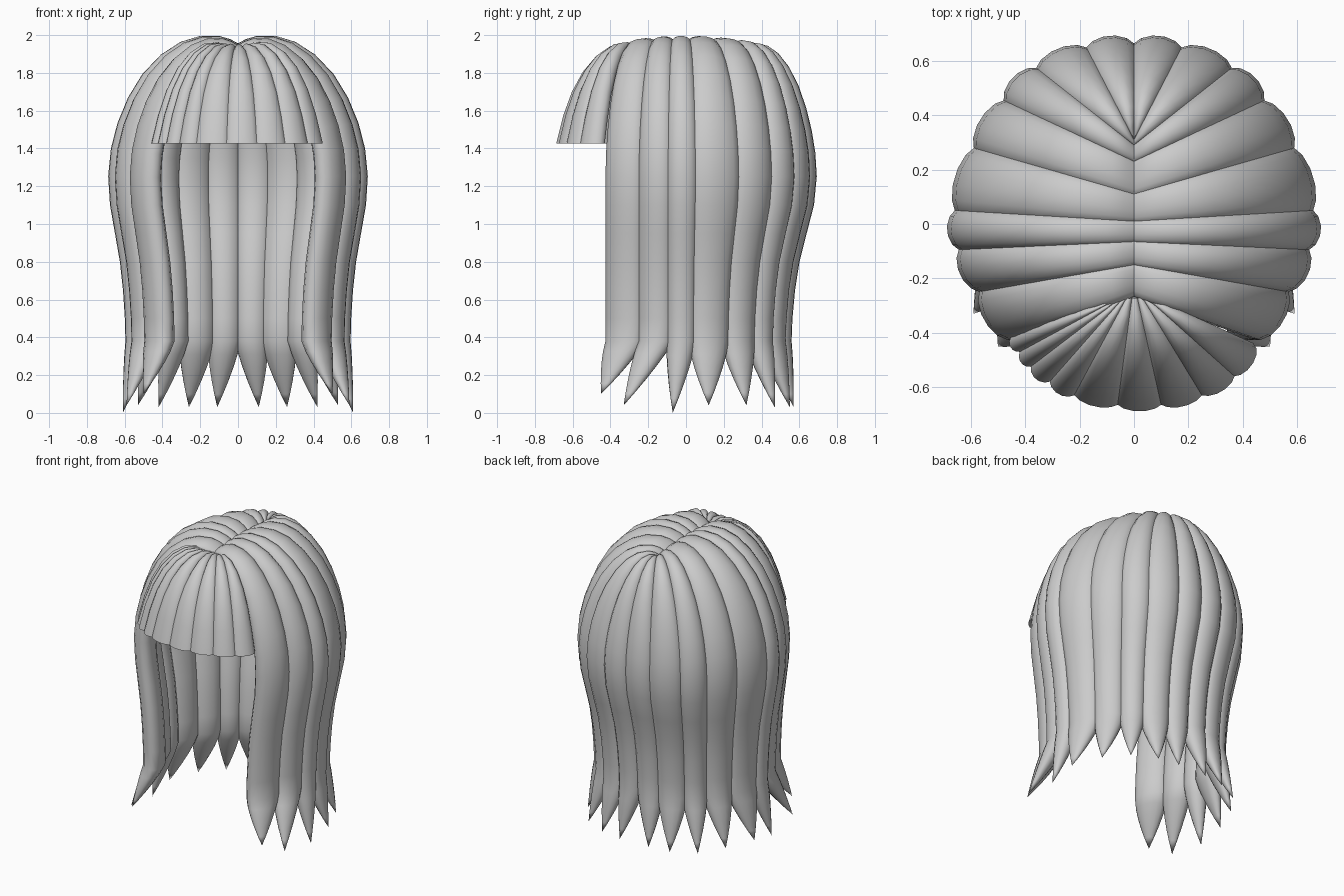
import bpy, bmesh, math
from mathutils import Vector

if "Cube" in bpy.data.objects:
    bpy.data.objects.remove(bpy.data.objects["Cube"])

hair = bpy.data.materials.new("grey hair")
hair.diffuse_color = (0.6, 0.6, 0.6, 1)
hair.use_nodes = True
hair.node_tree.nodes["Principled BSDF"].inputs["Base Color"].default_value = hair.diffuse_color
SIDES = 14

# Fall of a long lock: (outward fraction, height)
FALL = [(0, 1.945), (.06, 1.965), (.15, 1.98), (.3, 1.975), (.45, 1.94), (.6, 1.87),
        (.74, 1.77), (.85, 1.65), (.93, 1.52), (.98, 1.39), (1, 1.25), (.985, 1.1),
        (.945, .95), (.905, .8), (.88, .65), (.865, .5), (.86, .38)]
# Edges between long locks: parting y, widest x, widest y
EDGES = [(-.26, .47, -.425), (-.15, .57, -.25), (-.065, .645, -.095), (.01, .66, .05),
         (.11, .59, .28), (.23, .48, .455), (.29, .36, .575), (.31, .175, .65), (.33, 0, .665)]
TIPS = [(.5, -.45, .1), (.59, -.33, .04), (.61, -.07, 0), (.61, .12, .04),
        (.53, .32, .04), (.42, .47, .03), (.26, .55, .03), (.11, .57, .03)]
# Fall of the fringe and its bottom edges (x, y)
FRINGE_FALL = [(0, 1.93), (.15, 1.935), (.32, 1.91), (.5, 1.855), (.66, 1.78),
               (.8, 1.68), (.91, 1.56), (1, 1.425)]
FRINGE = [(-.455, -.42), (-.42, -.47), (-.38, -.525), (-.31, -.58), (-.22, -.63), (-.06, -.665),
          (.1, -.665), (.25, -.63), (.37, -.56), (.45, -.46)]


def edge_point(edge, f, z):
    """Point on the boundary between two long locks."""
    ys, xo, yo = edge
    if z >= 1.25:
        x, y = xo * f, ys + (yo - ys) * f
    else:
        x, y = xo * f, yo * (f ** 1.5 if yo > 0 else 1)
    if z > 1.25:
        z = 1.25 + (z - 1.25) * (1 - .13 * (y / .6) ** 2)
    return Vector((x, y, z))


def ring_points(a, b, h, inset=.5):
    """Oval section whose outer side passes through a and b."""
    mid, half = (a + b) / 2, (b - a) / 2
    n = mid - Vector((0, 0, min(mid.z, 1.2)))
    w = half.normalized()
    n = (n - w * n.dot(w)).normalized()
    mid = mid - n * h * inset
    half = half * 1.155
    return [mid + half * math.cos(t) + n * h * math.sin(t)
            for t in (2 * math.pi * k / SIDES for k in range(SIDES))]


def skin(bm, rings, tip=None):
    """Join the sections into a tube, closed by a point or a flat end."""
    vs = [[bm.verts.new(p) for p in r] for r in rings]
    for r, s in zip(vs, vs[1:]):
        for k in range(SIDES):
            m = (k + 1) % SIDES
            bm.faces.new((r[k], r[m], s[m], s[k]))
    if tip is None:
        bm.faces.new(vs[-1])
    else:
        t = bm.verts.new(tip)
        for k in range(SIDES):
            bm.faces.new((vs[-1][k], vs[-1][(k + 1) % SIDES], t))


def finish(bm, name, mirror):
    bmesh.ops.recalc_face_normals(bm, faces=bm.faces)
    me = bpy.data.meshes.new(name)
    bm.to_mesh(me)
    bm.free()
    me.materials.append(hair)
    ob = bpy.data.objects.new(name, me)
    bpy.context.collection.objects.link(ob)
    bpy.ops.object.select_all(action='DESELECT')
    ob.select_set(True)
    bpy.context.view_layer.objects.active = ob
    bpy.ops.object.shade_smooth_by_angle(angle=math.radians(50))
    if mirror:
        mod = ob.modifiers.new("mirror", 'MIRROR')
        mod.use_mirror_merge = False


def long_locks(name, indices):
    bm = bmesh.new()
    for i in indices:
        tip, rings = Vector(TIPS[i]), []
        for j, (f, z) in enumerate(FALL):
            a, b = edge_point(EDGES[i], f, z), edge_point(EDGES[i + 1], f, z)
            grow = min(1, .35 + f)
            h = min(.07 * grow, (b - a).length * .6 + .004)
            rings.append(ring_points(a, b, h))
        # Tapered end bending towards the tip
        mid = (a + b) / 2
        for s in (.2, .4, .6, .8):
            c, k = mid.lerp(tip, s), 1 - s ** 1.4
            c += (mid - tip) * Vector((1, 1, 0)).dot(Vector((0, 0, 1)))
            rings.append(ring_points(c + (a - mid) * k, c + (b - mid) * k, .07 * k))
        skin(bm, rings, tip)
    finish(bm, name, True)


long_locks("side_locks", range(0, 5))
long_locks("back_locks", range(5, 8))

# Fringe cut straight across the forehead
bm = bmesh.new()
for (x0, y0), (x1, y1) in zip(FRINGE, FRINGE[1:]):
    rings = []
    for f, z in FRINGE_FALL:
        a, b = (Vector((x * (.12 + .88 * f), -.27 + (y + .27) * f,
                        z + .1 * abs(x) * math.sin(math.pi * f))) for x, y in ((x0, y0), (x1, y1)))
        rings.append(ring_points(a, b, min(.05, (b - a).length * .5 + .008)))
    for p in rings[-1]:
        p.z = 1.425
    skin(bm, rings)
finish(bm, "fringe", False)
